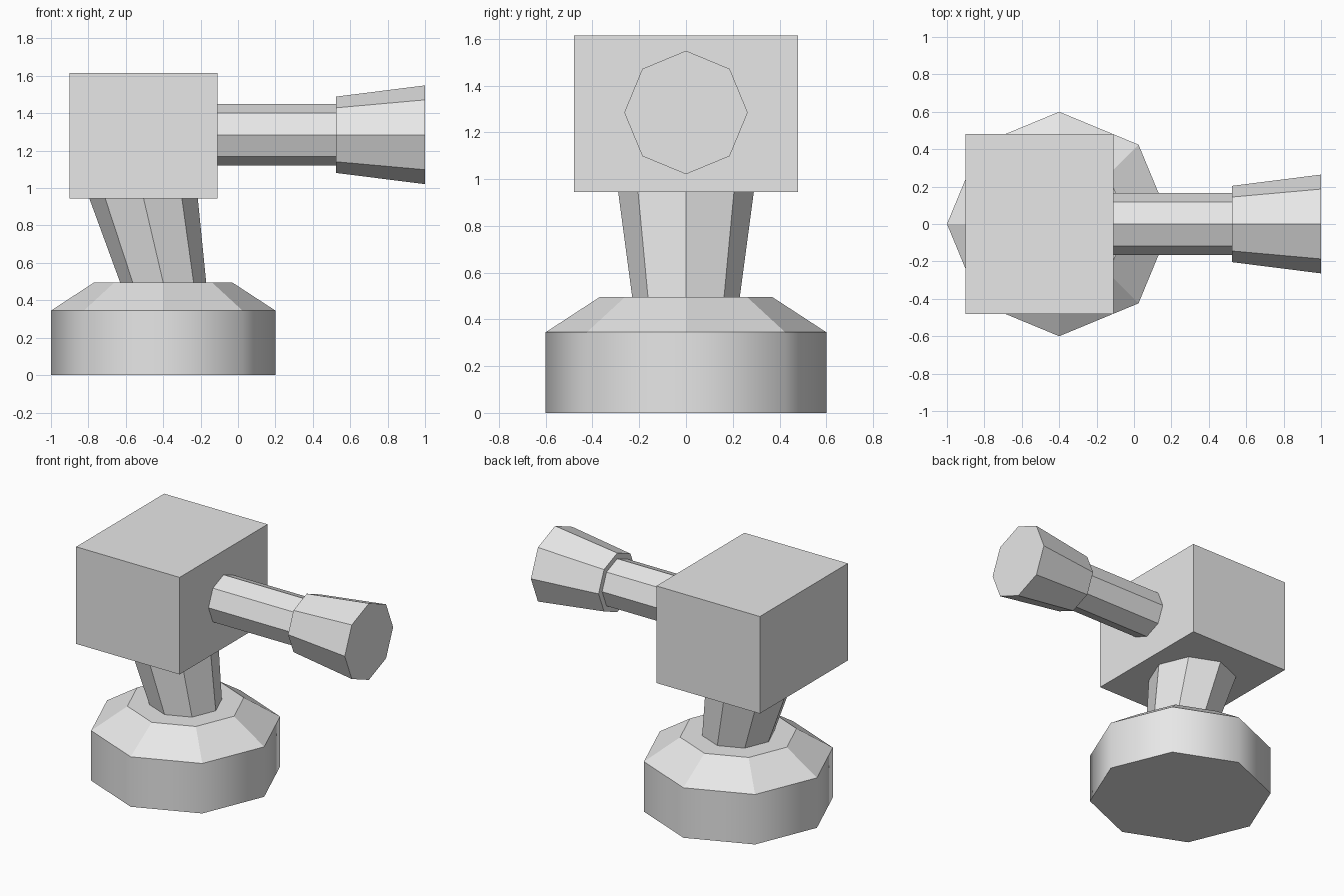
import bpy, bmesh, math
from mathutils import Vector

cube = bpy.data.objects.get("Cube")
if cube:
    bpy.data.objects.remove(cube, do_unlink=True)

grey = bpy.data.materials.new("light_grey")
grey.use_nodes = True
colour = (0.8, 0.8, 0.8, 1)
grey.diffuse_color = colour
grey.node_tree.nodes["Principled BSDF"].inputs["Base Color"].default_value = colour


def finish(name, bm):
    bmesh.ops.recalc_face_normals(bm, faces=bm.faces)
    mesh = bpy.data.meshes.new(name)
    bm.to_mesh(mesh)
    bm.free()
    mesh.materials.append(grey)
    obj = bpy.data.objects.new(name, mesh)
    bpy.context.collection.objects.link(obj)
    return obj


def loft(name, sections, axis="Z", smooth_bands=(), sides=8):
    """Capped solid through (centre, radius) polygon sections across an axis."""
    bm = bmesh.new()
    rings = []
    for centre, radius in sections:
        ring = []
        for i in range(sides):
            a = math.tau * i / sides
            c, s = radius * math.cos(a), radius * math.sin(a)
            offset = Vector((c, s, 0)) if axis == "Z" else Vector((0, c, s))
            ring.append(bm.verts.new(Vector(centre) + offset))
        rings.append(ring)
    for band, (low, high) in enumerate(zip(rings, rings[1:])):
        for i in range(sides):
            j = (i + 1) % sides
            face = bm.faces.new((low[i], low[j], high[j], high[i]))
            face.smooth = band in smooth_bands
    bm.faces.new(rings[0])
    bm.faces.new(rings[-1])
    return finish(name, bm)


# Octagonal base: softly shaded drum wall with a flat faceted shoulder
loft("base", [((-0.4, 0, 0), 0.6), ((-0.4, 0, 0.345), 0.6),
              ((-0.4, 0, 0.495), 0.37)], smooth_bands=(0,))

# Leaning neck that widens towards the head
loft("neck", [((-0.4, 0, 0.495), 0.23), ((-0.505, 0, 0.945), 0.29)])

# Box head
bm = bmesh.new()
bmesh.ops.create_cube(bm, size=1)
bmesh.ops.scale(bm, vec=(0.79, 0.96, 0.67), verts=bm.verts)
bmesh.ops.translate(bm, vec=(-0.505, 0, 1.28), verts=bm.verts)
finish("head", bm)

# Barrel and flared muzzle
loft("barrel", [((-0.11, 0, 1.285), 0.165), ((0.525, 0, 1.285), 0.165)], axis="X")
loft("muzzle", [((0.525, 0, 1.285), 0.204), ((1, 0, 1.285), 0.264)], axis="X")
